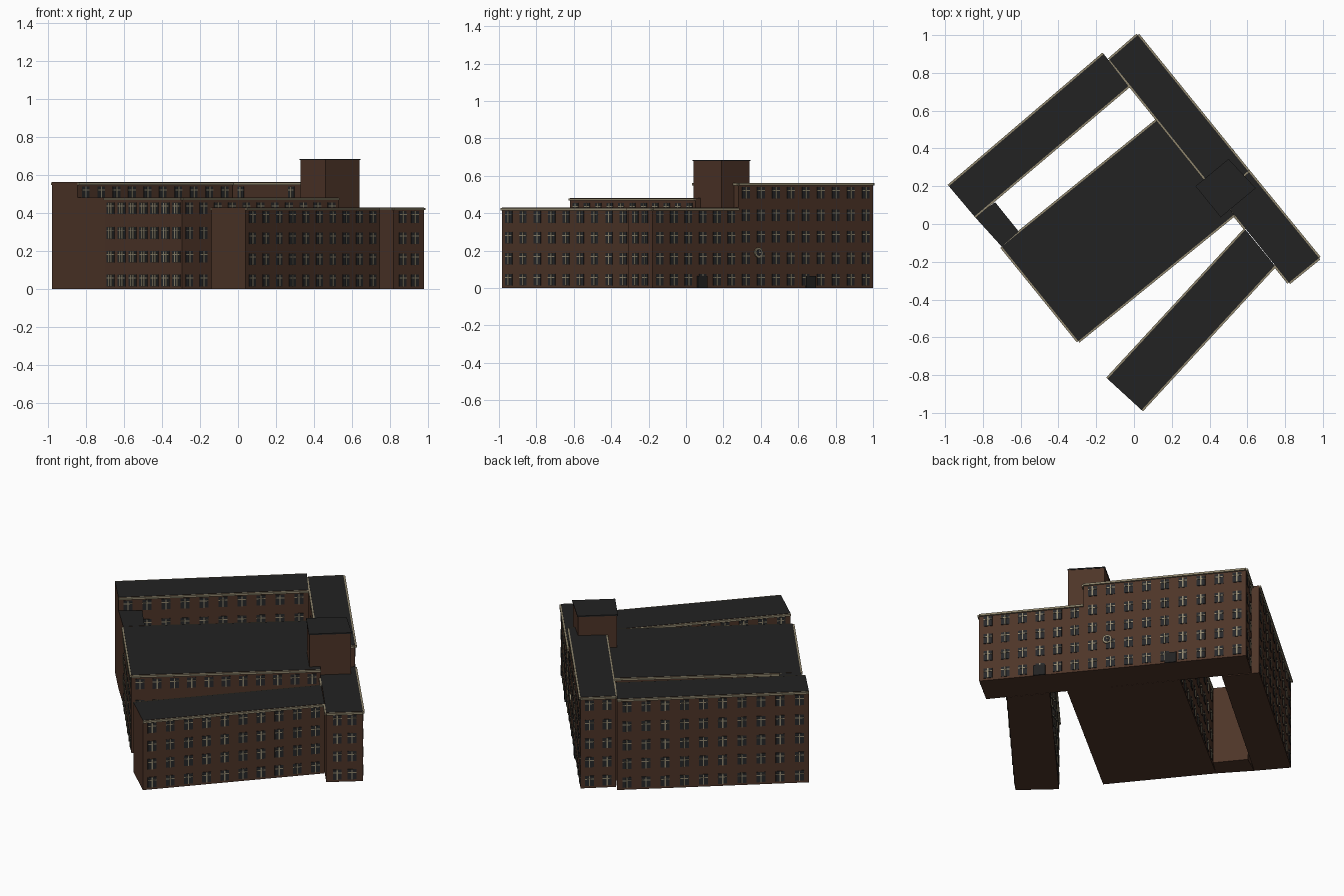
import bpy, bmesh
from mathutils import Vector, Matrix

cube = bpy.data.objects.get("Cube")
if cube:
    bpy.data.objects.remove(cube)


def material(name, colour):
    m = bpy.data.materials.new(name)
    m.use_nodes = True
    m.diffuse_color = (*colour, 1)
    bsdf = m.node_tree.nodes["Principled BSDF"]
    bsdf.inputs["Base Color"].default_value = (*colour, 1)
    bsdf.inputs["Roughness"].default_value = 0.9
    return m


BRICK = material("brown brick", (0.075, 0.035, 0.021))
ROOF = material("dark roofing", (0.016, 0.016, 0.016))
GLASS = material("dark glass", (0.02, 0.021, 0.023))
TRIM = material("beige trim", (0.28, 0.24, 0.155))


def finish(bm, name, *mats):
    bmesh.ops.recalc_face_normals(bm, faces=bm.faces)
    mesh = bpy.data.meshes.new(name)
    bm.to_mesh(mesh)
    bm.free()
    for m in mats:
        mesh.materials.append(m)
    ob = bpy.data.objects.new(name, mesh)
    bpy.context.collection.objects.link(ob)
    return ob


def block(name, corners, height):
    """Brick prism whose upward face is roofing."""
    bm = bmesh.new()
    base = bm.faces.new([bm.verts.new((x, y, 0)) for x, y in corners])
    top = bmesh.ops.extrude_face_region(bm, geom=[base])["geom"]
    for v in top:
        if isinstance(v, bmesh.types.BMVert):
            v.co.z = height
    if base not in bm.faces[:]:
        bm.faces.new([v for v in bm.verts if v.co.z == 0])
    bm.normal_update()
    for f in bm.faces:
        f.material_index = int(min(v.co.z for v in f.verts) > height / 2)
    return finish(bm, name, BRICK, ROOF)


def wall_frame(corners, edge):
    """Matrix with x along the wall, y outward, z up; and the wall length."""
    p = Vector((*corners[edge], 0))
    q = Vector((*corners[(edge + 1) % len(corners)], 0))
    u = (q - p).normalized()
    n = Vector((u.y, -u.x, 0))
    m = Matrix((u, n, Vector((0, 0, 1)))).transposed().to_4x4()
    return Matrix.Translation(p) @ m, (q - p).length


def box(bm, frame, centre, size, mat=0):
    m = frame @ Matrix.Translation(centre) @ Matrix.Diagonal((*size, 1))
    verts = bmesh.ops.create_cube(bm, size=1, matrix=m)["verts"]
    for f in {f for v in verts for f in v.link_faces}:
        f.material_index = mat


def windows(name, corners, edge, cols, rows, span=(0, 1), width=0.05, bars=1):
    frame, length = wall_frame(corners, edge)
    bm = bmesh.new()
    tall = 0.062
    for i in range(cols):
        x = length * (span[0] + (span[1] - span[0]) * (i + 0.5) / cols)
        for z in rows:
            box(bm, frame, (x, 0.001, z), (width, 0.004, tall))
            box(bm, frame, (x, 0.002, z + 0.012), (width, 0.007, 0.005), 1)
            for b in range(bars):
                off = width * ((b + 1) / (bars + 1) - 0.5)
                box(bm, frame, (x + off, 0.002, z), (0.007, 0.008, tall), 1)
    return finish(bm, name, GLASS, TRIM)


def cornice(name, corners, edge, height, span=(0, 1)):
    frame, length = wall_frame(corners, edge)
    bm = bmesh.new()
    mid, run = sum(span) / 2 * length, (span[1] - span[0]) * length
    box(bm, frame, (mid, 0.004, height - 0.008), (run, 0.012, 0.012))
    return finish(bm, name, TRIM)


# Footprints, counter-clockwise
WEST = [(-0.845, 0.04), (-0.03, 0.73), (-0.16, 0.90), (-0.98, 0.20)]
EAST = [(-0.13, 0.87), (0.45, 0.15), (0.604, 0.28), (0.02, 1.0)]
EAST_LOW = [(0.45, 0.15), (0.82, -0.31), (0.98, -0.18), (0.604, 0.28)]
SOUTH = [(-0.14, -0.82), (0.04, -0.985), (0.745, -0.22), (0.59, -0.03)]
HALL = [(-0.70, -0.12), (-0.295, -0.62), (0.53, 0.05), (0.125, 0.55)]
LINK = [(-0.845, 0.04), (-0.70, -0.12), (-0.61, -0.04), (-0.735, 0.115)]
TOWER = [(0.33, 0.20), (0.46, 0.04), (0.64, 0.19), (0.50, 0.34)]

TALL, LOW, MID = 0.563, 0.43, 0.482
block("west_wing", WEST, TALL)
block("east_wing", EAST, TALL)
block("east_wing_low", EAST_LOW, LOW)
block("south_wing", SOUTH, LOW)
block("central_hall", HALL, MID)
block("link_block", LINK, MID)
block("tower", TOWER, 0.68)

# Thin tower cap
cap = bmesh.new()
mid = sum((Vector(c) for c in TOWER), Vector((0, 0))) / 4
rings = [[cap.verts.new((*(mid + (Vector(c) - mid) * 1.03), z)) for c in TOWER]
         for z in (0.679, 0.686)]
cap.faces.new(rings[0])
cap.faces.new(rings[1])
for i in range(4):
    j = (i + 1) % 4
    cap.faces.new((rings[0][i], rings[0][j], rings[1][j], rings[1][i]))
finish(cap, "tower_cap", ROOF)

# Windows
five = [0.045, 0.16, 0.275, 0.39, 0.51]
four = [0.045, 0.157, 0.268, 0.38]
hall_rows = [0.045, 0.17, 0.295, 0.425]
windows("west_court_windows", WEST, 0, 10, five)
windows("west_outer_windows", WEST, 2, 10, five)
windows("east_court_windows", EAST, 0, 1, five, (0.08, 0.42))
windows("east_court_top_window", EAST, 0, 1, five[4:], (0.5, 0.92))
windows("east_outer_windows", EAST, 2, 9, five)
windows("east_end_windows", EAST, 3, 2, five)
windows("east_low_outer_windows", EAST_LOW, 2, 6, four)
windows("east_low_end_windows", EAST_LOW, 1, 2, four, (0.1, 0.9))
windows("south_outer_windows", SOUTH, 1, 10, four)
windows("south_court_windows", SOUTH, 3, 10, four)
windows("hall_front_windows", HALL, 0, 7, hall_rows, width=0.066, bars=2)
windows("hall_south_windows", HALL, 1, 11, hall_rows)
windows("hall_north_windows", HALL, 3, 11, hall_rows)

# Cornices along the eaves
for name, corners, height, edges in (
        ("west", WEST, TALL, (0, 2)), ("east", EAST, TALL, (0, 1, 2, 3)),
        ("east_low", EAST_LOW, LOW, (1, 2)), ("south", SOUTH, LOW, (1, 3)),
        ("hall", HALL, MID, (0, 1, 3))):
    for e in edges:
        cornice(f"{name}_cornice_{e}", corners, e, height)
cornice("east_low_court_cornice", EAST_LOW, 0, LOW, (0.15, 0.38))
cornice("east_low_return_cornice", EAST_LOW, 0, LOW, (0.8, 1))

# Doors on the outer east walls
for name, corners, along in (("north_door", EAST, 0.535),
                             ("south_door", EAST_LOW, 0.576)):
    frame, length = wall_frame(corners, 2)
    bm = bmesh.new()
    box(bm, frame, (along * length, 0.003, 0.032), (0.068, 0.009, 0.064))
    finish(bm, name, ROOF)

# Round wall clock: beige ring, dark face, two hands
frame, length = wall_frame(EAST, 2)
centre = frame @ Matrix.Translation((0.146 * length, 0.004, 0.19))
turn = Matrix.Rotation(1.5708, 4, "X")
bm = bmesh.new()
for radius, depth, mat in ((0.027, 0.008, 1), (0.018, 0.011, 0)):
    verts = bmesh.ops.create_cone(bm, cap_ends=True, segments=20, radius1=radius,
                                  radius2=radius, depth=depth,
                                  matrix=centre @ turn)["verts"]
    for f in {f for v in verts for f in v.link_faces}:
        f.material_index = mat
box(bm, centre, (0, 0.004, 0.006), (0.004, 0.006, 0.014), 1)
box(bm, centre, (0.005, 0.004, 0), (0.012, 0.006, 0.004), 1)
finish(bm, "wall_clock", GLASS, TRIM)
